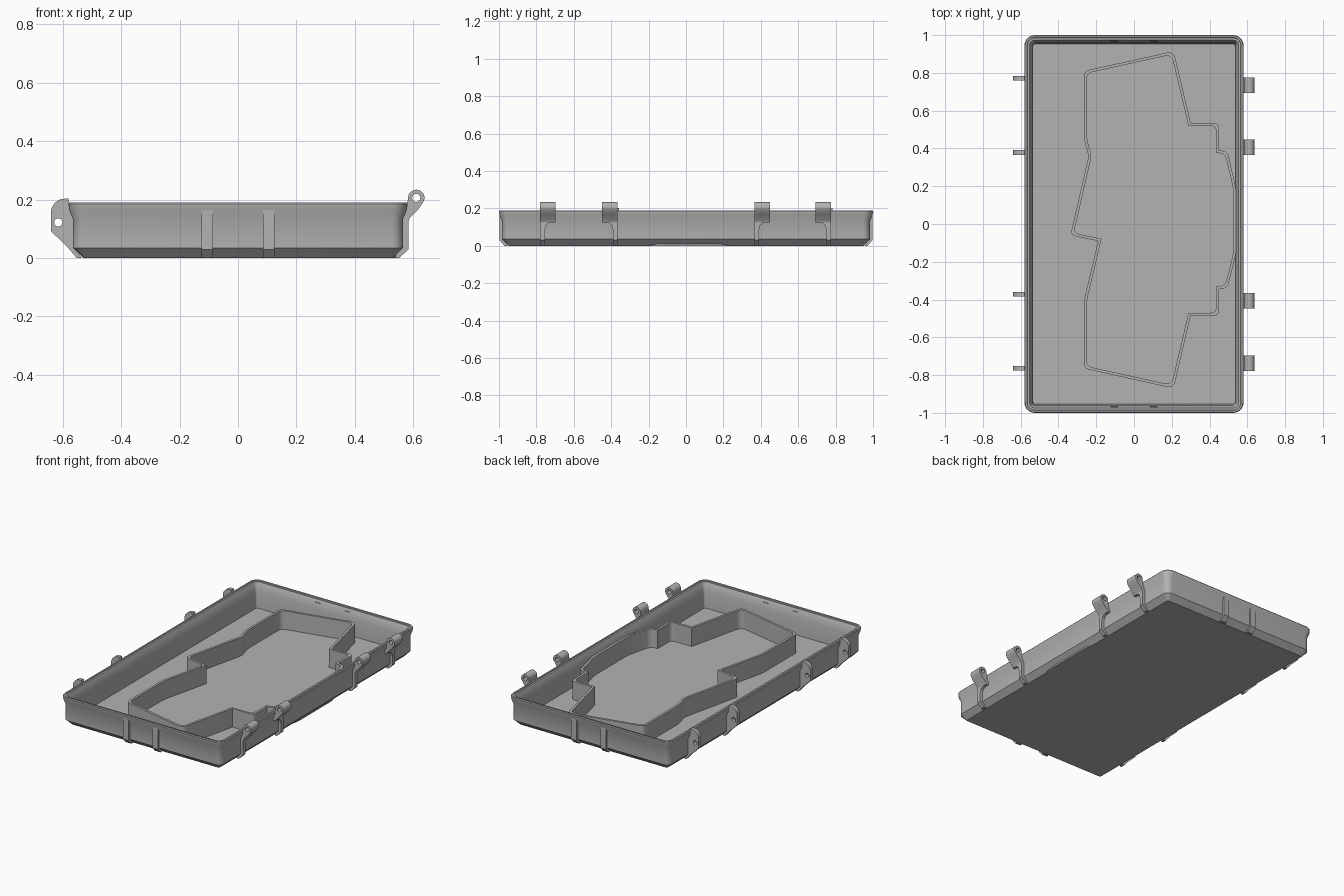
import bpy, bmesh
from math import cos, sin, pi, tan, radians
from mathutils import Matrix, Vector

cube = bpy.data.objects.get("Cube")
if cube:
    bpy.data.objects.remove(cube, do_unlink=True)

grey = bpy.data.materials.new("plain grey")
grey.use_nodes = True
COLOUR = (0.45, 0.45, 0.45, 1)
grey.diffuse_color = COLOUR
grey.node_tree.nodes["Principled BSDF"].inputs["Base Color"].default_value = COLOUR

FLAT = Matrix.Identity(4)
SIDE = Matrix(((1, 0, 0, 0), (0, 0, -1, 0), (0, 1, 0, 0), (0, 0, 0, 1)))   # profile in x, z
END = Matrix(((0, 0, 1, 0), (1, 0, 0, 0), (0, 1, 0, 0), (0, 0, 0, 1)))     # profile in y, z


def finish(name, mesh):
    obj = bpy.data.objects.new(name, mesh)
    bpy.context.collection.objects.link(obj)
    mesh.materials.clear()
    mesh.materials.append(grey)
    bpy.ops.object.select_all(action='DESELECT')
    obj.select_set(True)
    bpy.context.view_layer.objects.active = obj
    bpy.ops.object.shade_smooth_by_angle(angle=radians(30))
    return obj


def plate(name, loops, thickness, matrix, offset):
    """Extrude a flat outline; any loops after the first are holes."""
    curve = bpy.data.curves.new(name, 'CURVE')
    curve.dimensions = '2D'
    curve.fill_mode = 'BOTH'
    curve.extrude = thickness / 2
    for loop in loops:
        spline = curve.splines.new('POLY')
        spline.points.add(len(loop) - 1)
        for point, (u, v) in zip(spline.points, loop):
            point.co = (u, v, 0, 1)
        spline.use_cyclic_u = True
    temp = bpy.data.objects.new(name + " outline", curve)
    bpy.context.collection.objects.link(temp)
    graph = bpy.context.evaluated_depsgraph_get()
    mesh = bpy.data.meshes.new_from_object(temp.evaluated_get(graph))
    bpy.data.objects.remove(temp, do_unlink=True)
    bm = bmesh.new()
    bm.from_mesh(mesh)
    bmesh.ops.remove_doubles(bm, verts=bm.verts, dist=0.0002)
    bmesh.ops.recalc_face_normals(bm, faces=bm.faces)
    bm.to_mesh(mesh)
    bm.free()
    mesh.transform(Matrix.Translation(offset) @ matrix)
    return finish(name, mesh)


def arc(cx, cz, r, start, end, steps=12):
    return [(cx + r * cos(radians(start + (end - start) * i / steps)),
             cz + r * sin(radians(start + (end - start) * i / steps))) for i in range(steps + 1)]


def circle(cx, cz, r, n=20):
    return arc(cx, cz, r, 0, 360 - 360 / n, n - 1)


def inset(points, d):
    """Offset a clockwise outline inwards."""
    result = []
    for i, p in enumerate(points):
        a = (p - points[i - 1]).normalized()
        b = (points[(i + 1) % len(points)] - p).normalized()
        na, nb = Vector((a.y, -a.x)), Vector((b.y, -b.x))
        result.append(p + (na + nb) * d / (1 + na.dot(nb)))
    return result


def rounded(points, radii, steps=6):
    """Replace outline corners with smooth bends."""
    result = []
    for i, p in enumerate(points):
        r = radii[i]
        if not r:
            result.append(p)
            continue
        a = p + (points[i - 1] - p).normalized() * r
        b = p + (points[(i + 1) % len(points)] - p).normalized() * r
        for k in range(steps + 1):
            t = k / steps
            result.append(a * (1 - t) ** 2 + p * 2 * t * (1 - t) + b * t * t)
    return result


# Tray shell: rounded rectangles lofted from the base, over the rim, to the floor
def ring(bm, gap, z, hx=0.58, hy=1.0, radius=0.055, steps=8):
    r = max(radius - gap, 0.012)
    verts = []
    for corner, (sx, sy) in enumerate(((1, 1), (-1, 1), (-1, -1), (1, -1))):
        cx, cy = sx * (hx - gap - r), sy * (hy - gap - r)
        for x, y in arc(cx, cy, r, corner * 90, corner * 90 + 90, steps):
            verts.append(bm.verts.new((x, y, z)))
    return verts


bm = bmesh.new()
section = ((0.05, 0), (0.015, 0.035), (0.015, 0.135), (0.002, 0.165), (0, 0.185), (0.004, 0.19),
           (0.013, 0.19), (0.015, 0.186), (0.026, 0.186), (0.03, 0.18), (0.042, 0.13), (0.046, 0.025))
rings = [ring(bm, gap, z) for gap, z in section]
for low, high in zip(rings, rings[1:]):
    for i in range(len(low)):
        j = (i + 1) % len(low)
        bm.faces.new((low[i], low[j], high[j], high[i]))
bm.faces.new(rings[0])
bm.faces.new(rings[-1])
bmesh.ops.recalc_face_normals(bm, faces=bm.faces)
shell = bpy.data.meshes.new("tray_shell")
bm.to_mesh(shell)
bm.free()
finish("tray_shell", shell)

# Divider wall standing on the floor
outline = [Vector(p) for p in (
    (-.265, .81), (.21, .915), (.30, .535), (.45, .535), (.45, .39), (.495, .385), (.54, .19),
    (.54, -.16), (.495, -.34), (.45, -.345), (.45, -.485), (.30, -.485), (.21, -.87),
    (-.265, -.765), (-.265, -.405), (-.19, -.09), (-.337, -.06), (-.24, .36), (-.265, .45))]
bends = [.03, .04, 0, .03, 0, .03, .03, .03, .03, 0, .03, 0, .04, .03, .03, 0, .03, .02, .03]
TOP = 0.145
plate("divider_wall", [rounded(outline, bends), rounded(inset(outline, 0.015), bends)],
      TOP, FLAT, (0, 0, TOP / 2))

# Vertical ribs on the short ends
for sy, end in ((-1, "front"), (1, "back")):
    profile = [(sy * y, z) for y, z in
               ((.965, .17), (.998, .17), (.998, .03), (.97, 0), (.955, 0), (.975, .035))]
    for sx, hand in ((1, "left"), (-1, "right")):
        plate(f"{end}_{hand}_rib", [profile], 0.04, END, (sx * 0.105, 0, 0))

# Hinge knuckles: a wide ring and arm running into a thin rib
knuckle = arc(0.61, 0.206, 0.028, -30, 190, 18) + [(0.572, 0.17), (0.562, 0.125), (0.583, 0.125),
                                                  (0.588, 0.138), (0.618, 0.168)]
strip = [(.56, .14), (.583, .14), (.583, .03), (.552, 0), (.535, 0), (.56, .035)]
WIDTH, THIN = 0.083, 0.025
for n, (rib_y, lean) in enumerate(((-.767, 1), (-.378, -1), (.378, 1), (.763, -1)), 1):
    middle = rib_y + lean * (WIDTH - THIN) / 2
    plate(f"hinge_knuckle_{n}", [knuckle, circle(0.61, 0.206, 0.014)], WIDTH, SIDE, (0, middle, 0))
    plate(f"hinge_rib_{n}", [strip], THIN, SIDE, (0, rib_y, 0))
    edge = rib_y + lean * THIN / 2
    gusset = [(edge, .085), (edge + lean * .006, .11), (edge + lean * .02, .122),
              (edge + lean * .058, .127), (edge + lean * .058, .135), (edge, .135)]
    plate(f"hinge_gusset_{n}", [gusset], 0.018, END, (0.574, 0, 0))

# Latch lugs: thin plates with a pin hole
lug = arc(-0.592, 0.155, 0.048, 90, 180) + [(-.64, .092), (-.583, .037), (-.552, 0), (-.535, 0),
                                           (-.56, .035), (-.56, .13), (-.572, .17), (-.58, .203)]
for n, y in enumerate((-.763, -.372, .378, .772), 1):
    plate(f"latch_lug_{n}", [lug, circle(-0.615, 0.122, 0.014)], THIN, SIDE, (0, y, 0))
